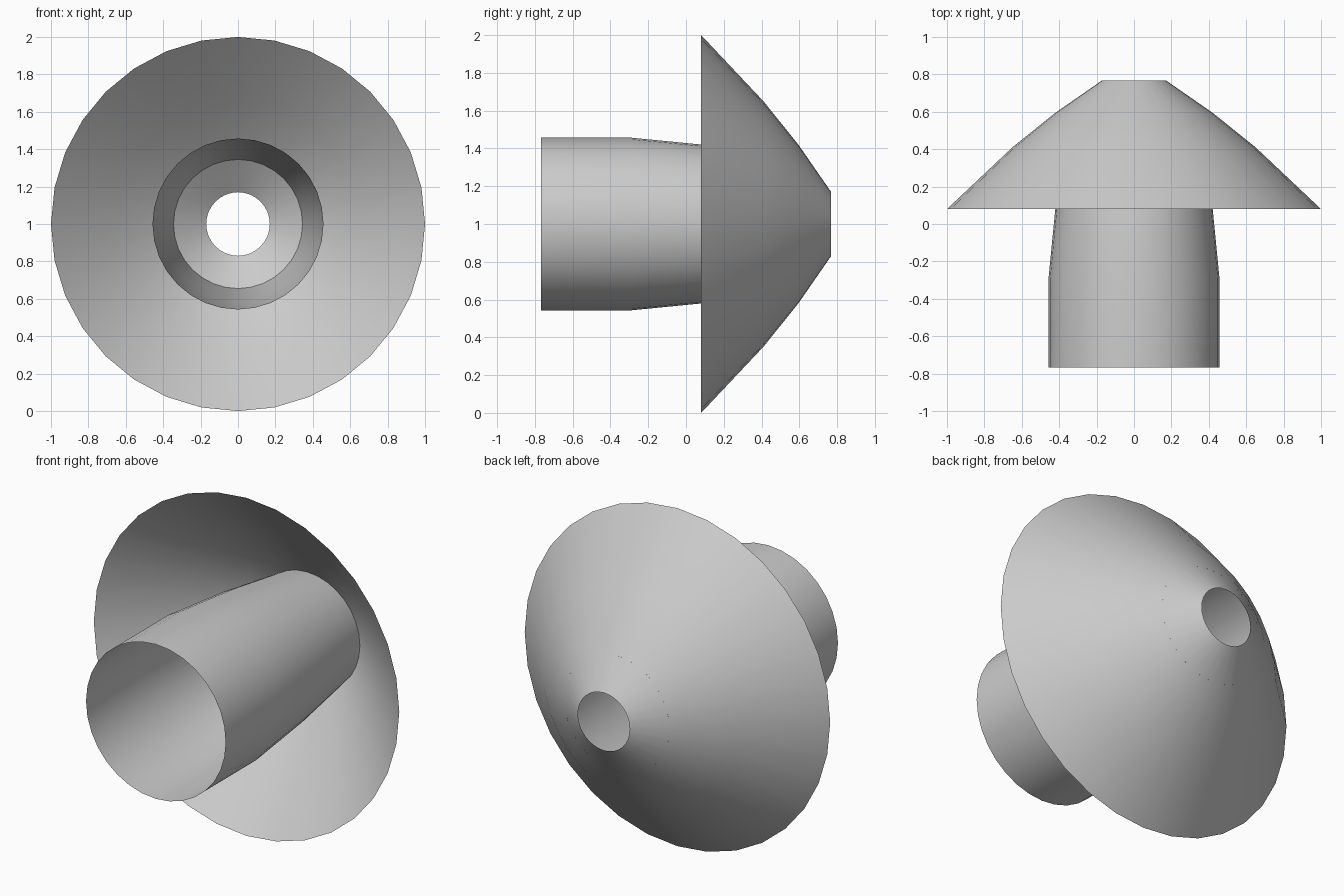
import bpy, bmesh
from math import pi, radians
from mathutils import Vector

if "Cube" in bpy.data.objects:
    bpy.data.objects.remove(bpy.data.objects["Cube"])

AXIS = Vector((0, 0, 1))  # the y-directed axis passes through z = 1


def lathe(name, profile, sides=32):
    """Spin (radius, y) points around the horizontal axis into an open shell."""
    bm = bmesh.new()
    verts = [bm.verts.new((0, y, 1 + r)) for r, y in profile]
    edges = [bm.edges.new(pair) for pair in zip(verts, verts[1:])]
    bmesh.ops.spin(bm, geom=verts + edges, cent=AXIS, axis=(0, 1, 0),
                   angle=2 * pi, steps=sides, use_merge=False)
    bmesh.ops.remove_doubles(bm, verts=bm.verts, dist=1e-4)
    bmesh.ops.recalc_face_normals(bm, faces=bm.faces)
    # the shells are open, so make sure the normals point away from the axis
    f = next(iter(bm.faces))
    out = f.calc_center_median() - AXIS
    out.y = 0
    if f.normal.dot(out) < 0:
        bmesh.ops.reverse_faces(bm, faces=bm.faces)
    mesh = bpy.data.meshes.new(name)
    bm.to_mesh(mesh)
    bm.free()
    obj = bpy.data.objects.new(name, mesh)
    bpy.context.collection.objects.link(obj)
    bpy.ops.object.select_all(action='DESELECT')
    obj.select_set(True)
    bpy.context.view_layer.objects.active = obj
    bpy.ops.object.shade_smooth_by_angle(angle=radians(30))
    return obj


# Flared cone with a small open hole at its narrow end
lathe("flared_cone", [(1.0, 0.08), (0.65, 0.41), (0.42, 0.595), (0.17, 0.768)])

# Open tube, straight at the front and tapering back to the inside of the cone
lathe("inner_tube", [(0.457, -0.768), (0.457, -0.29), (0.41, 0.19), (0.345, 0.647)])
